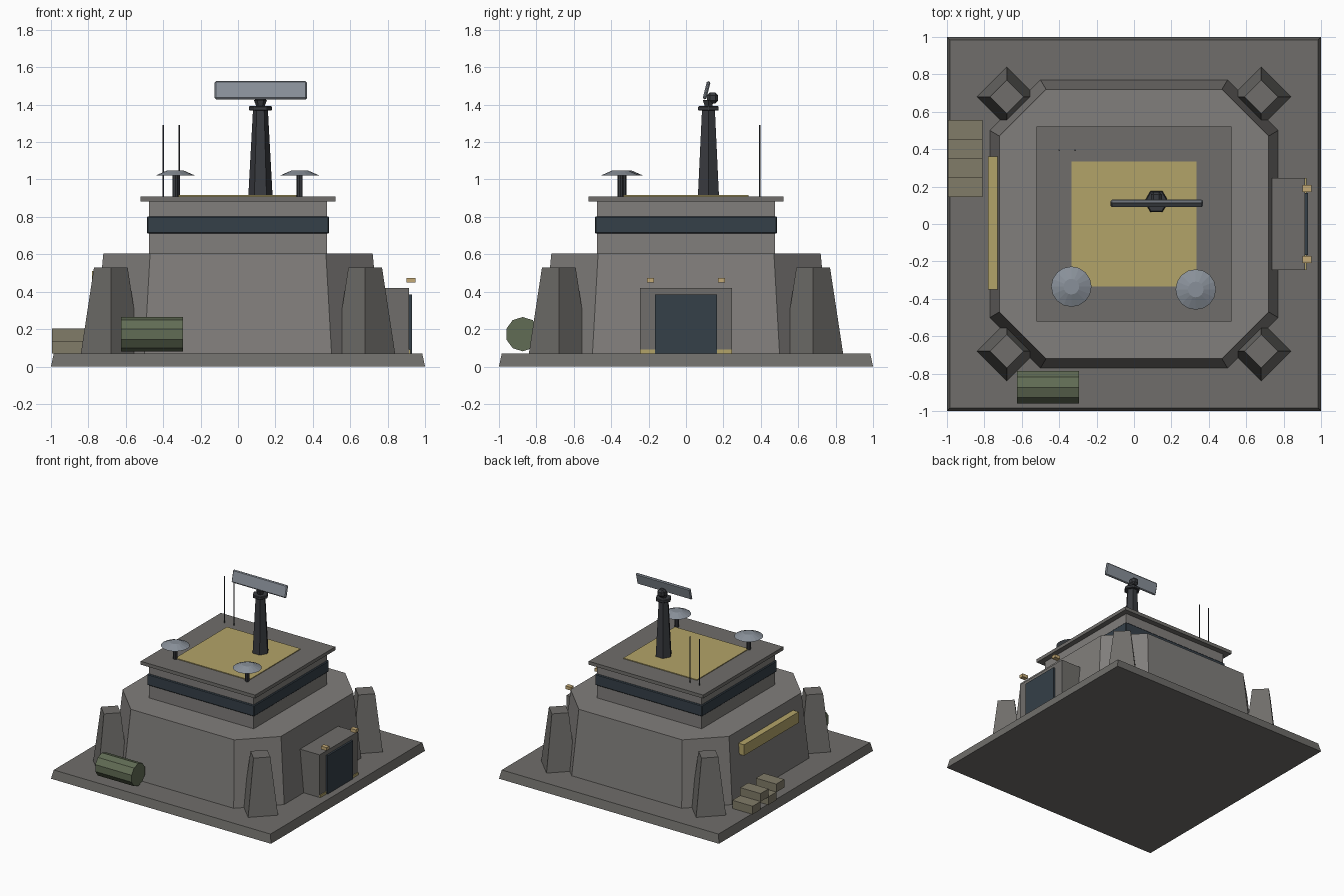
import bpy, bmesh, math
from mathutils import Matrix, Vector

if "Cube" in bpy.data.objects:
    bpy.data.objects.remove(bpy.data.objects["Cube"])


def material(name, r, g, b):
    m = bpy.data.materials.new(name)
    m.diffuse_color = (r, g, b, 1)
    m.use_nodes = True
    m.node_tree.nodes["Principled BSDF"].inputs["Base Color"].default_value = m.diffuse_color
    return m


CONCRETE = material("concrete", 0.22, 0.21, 0.20)
SLAB = material("slab_grey", 0.16, 0.155, 0.145)
DARK = material("dark_metal", 0.04, 0.043, 0.05)
GLASS = material("blue_steel", 0.035, 0.05, 0.065)
GOLD = material("gold", 0.45, 0.37, 0.14)
LAMP = material("lamp", 0.55, 0.40, 0.18)
METAL = material("light_metal", 0.25, 0.28, 0.32)
OLIVE = material("olive", 0.12, 0.15, 0.09)
CRATE = material("crate_tan", 0.22, 0.20, 0.14)


def add(name, bm, mat):
    bmesh.ops.recalc_face_normals(bm, faces=bm.faces)
    me = bpy.data.meshes.new(name)
    bm.to_mesh(me)
    bm.free()
    me.materials.append(mat)
    ob = bpy.data.objects.new(name, me)
    bpy.context.collection.objects.link(ob)
    return ob


def box(name, lo, hi, mat):
    lo, hi = Vector(lo), Vector(hi)
    bm = bmesh.new()
    bmesh.ops.create_cube(bm, size=1, matrix=Matrix.Translation((lo + hi) / 2)
                          @ Matrix.Diagonal((*(hi - lo), 1)))
    return add(name, bm, mat)


def loft(name, bottom, top, z0, z1, mat):
    """Join two matching outlines at different heights."""
    bm = bmesh.new()
    a = [bm.verts.new((x, y, z0)) for x, y in bottom]
    b = [bm.verts.new((x, y, z1)) for x, y in top]
    n = len(a)
    bm.faces.new(a)
    bm.faces.new(b)
    for i in range(n):
        bm.faces.new((a[i], a[(i + 1) % n], b[(i + 1) % n], b[i]))
    return add(name, bm, mat)


def ring(x, y, r, sides, start=0.0):
    return [(x + r * math.cos(start + math.tau * i / sides),
             y + r * math.sin(start + math.tau * i / sides)) for i in range(sides)]


def square(h):
    return [(h, h), (-h, h), (-h, -h), (h, -h)]


def octagon(h, c):
    return [(h, -c), (h, c), (c, h), (-c, h), (-h, c), (-h, -c), (-c, -h), (c, -h)]


def post(name, x, y, r0, r1, z0, z1, sides, mat):
    return loft(name, ring(x, y, r0, sides), ring(x, y, r1, sides), z0, z1, mat)


def bevel(ob, width):
    m = ob.modifiers.new("bevel", 'BEVEL')
    m.width = width
    m.segments = 1


# Base slab and chamfered main body
loft("base_slab", square(1.0), square(0.985), 0, 0.07, SLAB)
loft("main_body", octagon(0.77, 0.50), octagon(0.72, 0.47), 0.07, 0.605, CONCRETE)

# Corner buttresses
for sx in (-1, 1):
    for sy in (-1, 1):
        post("corner_buttress", sx * 0.68, sy * 0.68, 0.16, 0.09, 0.07, 0.53, 4, SLAB)

# Upper storey, window band and roof
box("upper_storey", (-0.477, -0.477, 0.6), (0.477, 0.477, 0.885), CONCRETE)
bevel(box("window_band", (-0.487, -0.487, 0.71), (0.487, 0.487, 0.803), GLASS), 0.006)
box("roof_slab", (-0.52, -0.52, 0.882), (0.52, 0.52, 0.91), SLAB)
box("roof_panel", (-0.335, -0.335, 0.905), (0.335, 0.335, 0.916), GOLD)

# Radar mast and rotating antenna
post("radar_mast", 0.12, 0.12, 0.065, 0.04, 0.91, 1.37, 6, DARK)
bevel(post("mast_collar", 0.12, 0.12, 0.063, 0.063, 1.368, 1.392, 6, DARK), 0.004)
post("radar_pivot", 0.12, 0.12, 0.022, 0.035, 1.39, 1.425, 6, DARK)
bevel(box("radar_motor", (0.09, 0.112, 1.407), (0.15, 0.172, 1.465), DARK), 0.015)
plate = box("radar_plate", (-0.247, -0.01, -0.049), (0.247, 0.01, 0.049), METAL)
plate.location = (0.122, 0.11, 1.477)
plate.rotation_euler.x = math.radians(-14)
bevel(plate, 0.007)

# Roof dishes and whip aerials
for x, y in ((-0.335, -0.335), (0.33, -0.35)):
    post("dish_post", x, y, 0.016, 0.016, 0.905, 1.02, 8, DARK)
    post("dish", x, y, 0.108, 0.042, 1.02, 1.049, 16, METAL)
for x in (-0.4, -0.315):
    post("whip_aerial", x, 0.395, 0.004, 0.004, 0.905, 1.29, 6, DARK)

# Entrance on the right side
box("door_frame", (0.70, -0.247, 0.07), (0.915, 0.247, 0.42), SLAB)
box("door", (0.90, -0.165, 0.07), (0.93, 0.165, 0.385), GLASS)
for s in (-1, 1):
    y = s * 0.19
    box("door_lamp", (0.90, y - 0.018, 0.448), (0.95, y + 0.018, 0.474), LAMP)
    y = s * 0.207
    box("threshold_strip", (0.90, y - 0.04, 0.07), (0.922, y + 0.04, 0.09), GOLD)

# Marking panel on the left side
box("side_panel", (-0.78, -0.35, 0.42), (-0.72, 0.36, 0.51), GOLD)

# Stacked crates, alternating height
for i in range(4):
    y, z = 0.503 - 0.102 * i, 0.07 + 0.065 * (i % 2)
    box("crate", (-0.995, y - 0.052, z), (-0.81, y + 0.052, z + 0.067), CRATE)

# Fuel drum lying at the front
drum = loft("fuel_drum", ring(0, 0, 0.092, 10), ring(0, 0, 0.092, 10), -0.165, 0.165, OLIVE)
drum.location = (-0.46, -0.873, 0.173)
drum.rotation_euler.y = math.radians(90)
